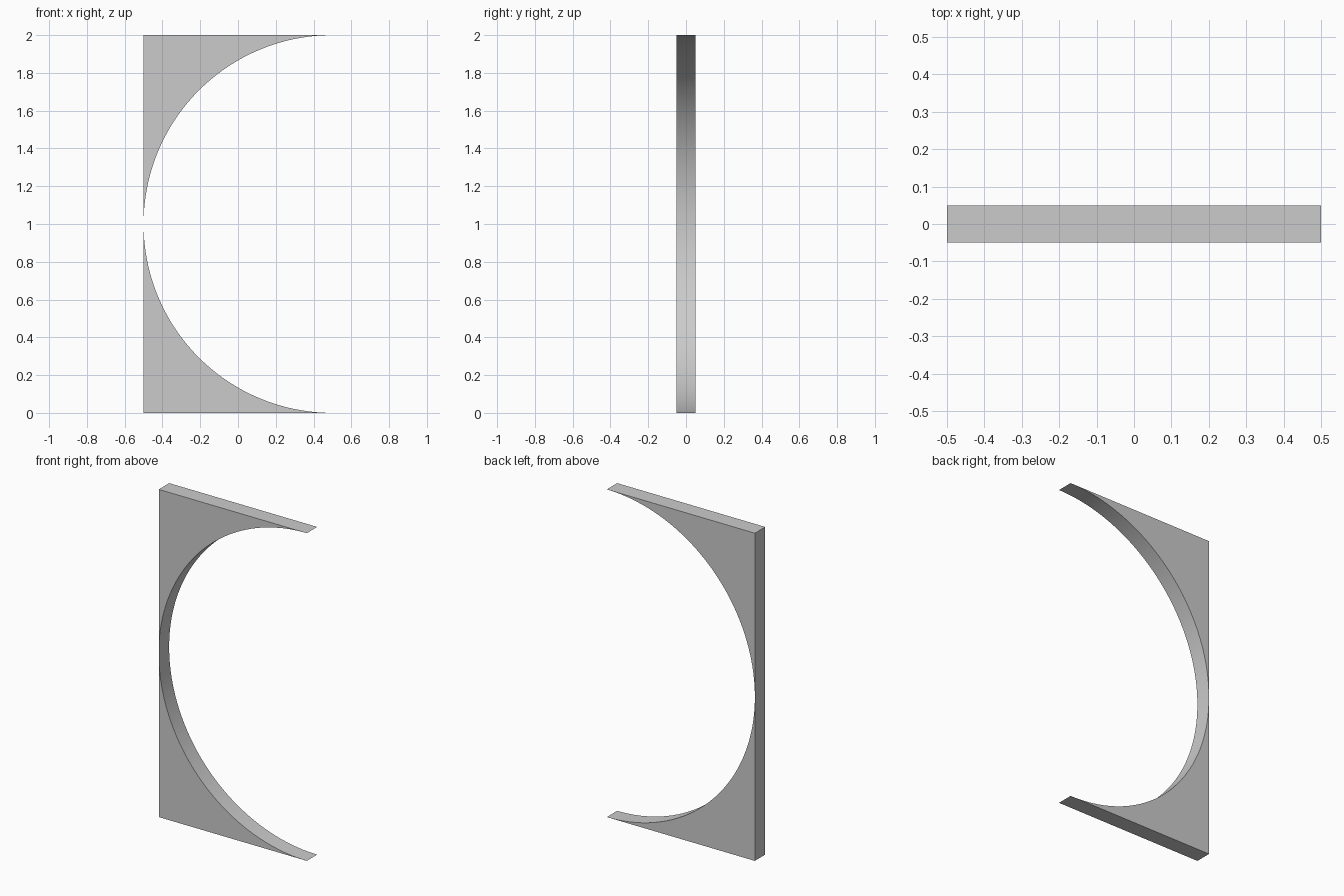
import bpy
import bmesh
from math import cos, sin, pi, radians

RADIUS = 1.0
THICKNESS = 0.1
SEGMENTS = 48

cube = bpy.data.objects.get("Cube")
if cube:
    bpy.data.objects.remove(cube, do_unlink=True)

# Single plain grey
grey = bpy.data.materials.new("light grey")
grey.use_nodes = True
colour = (0.6, 0.6, 0.6, 1)
grey.diffuse_color = colour
grey.node_tree.nodes["Principled BSDF"].inputs["Base Color"].default_value = colour

# Lower spandrel: square corner with a quarter circle cut away
bm = bmesh.new()
outline = [(-RADIUS / 2, -RADIUS)]
for i in range(SEGMENTS + 1):
    a = -pi / 2 - i / SEGMENTS * pi / 2
    outline.append((RADIUS / 2 + RADIUS * cos(a), RADIUS * sin(a)))
face = bm.faces.new([bm.verts.new((x, -THICKNESS / 2, z)) for x, z in outline])
extruded = bmesh.ops.extrude_face_region(bm, geom=[face])
moved = [v for v in extruded["geom"] if isinstance(v, bmesh.types.BMVert)]
bmesh.ops.translate(bm, verts=moved, vec=(0, THICKNESS, 0))
bmesh.ops.recalc_face_normals(bm, faces=bm.faces)

mesh = bpy.data.meshes.new("half_arch_panel")
bm.to_mesh(mesh)
bm.free()
mesh.materials.append(grey)
panel = bpy.data.objects.new("half_arch_panel", mesh)
panel.location.z = RADIUS
bpy.context.collection.objects.link(panel)

# Smooth inner curve with crisp borders
bpy.ops.object.select_all(action="DESELECT")
panel.select_set(True)
bpy.context.view_layer.objects.active = panel
bpy.ops.object.shade_smooth_by_angle(angle=radians(30))

# Upper spandrel
mirror = panel.modifiers.new("upper_half", "MIRROR")
mirror.use_axis = (False, False, True)
mirror.use_mirror_merge = False
